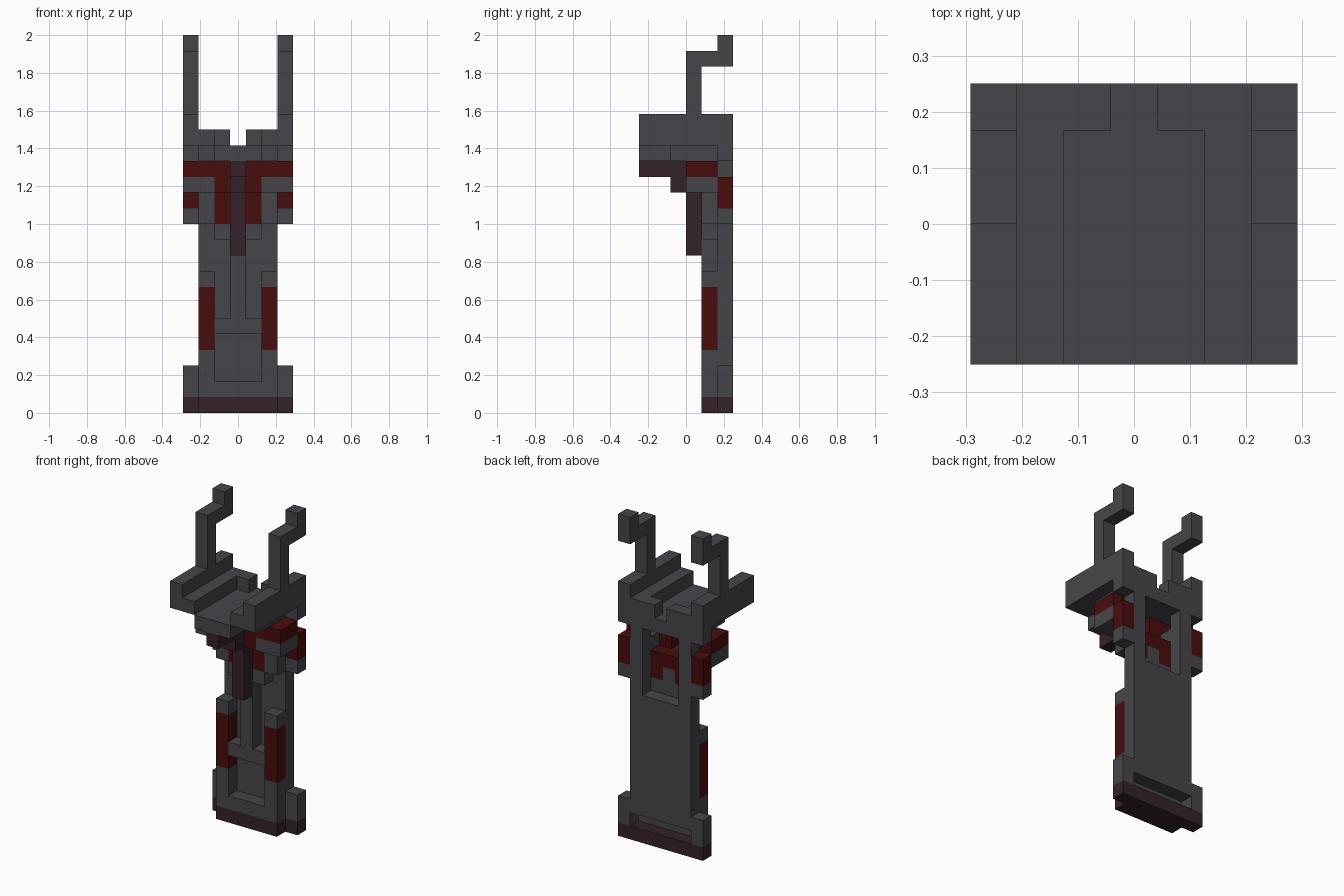
import bpy
import bmesh
from mathutils import Matrix, Vector

cube = bpy.data.objects.get("Cube")
if cube:
    bpy.data.objects.remove(cube, do_unlink=True)

U = 1 / 12  # edge of one block


def material(name, color):
    mat = bpy.data.materials.new(name)
    mat.use_nodes = True
    mat.diffuse_color = (*color, 1)
    bsdf = next(n for n in mat.node_tree.nodes if n.type == "BSDF_PRINCIPLED")
    bsdf.inputs["Base Color"].default_value = (*color, 1)
    bsdf.inputs["Roughness"].default_value = 0.8
    return mat


gray = material("dark gray", (0.062, 0.060, 0.068))
red = material("deep red", (0.066, 0.004, 0.004))
purple = material("dark purple", (0.036, 0.016, 0.025))


def part(name, mat, *boxes):
    """Boxes are inclusive block ranges (x, y, z); those off centre are mirrored."""
    bm = bmesh.new()
    for xs, ys, zs in boxes:
        lo = Vector((xs[0] - 0.5, ys[0] - 3, zs[0])) * U
        hi = Vector((xs[-1] + 0.5, ys[-1] - 2, zs[-1] + 1)) * U
        for side in ((1, -1) if xs[0] > 0 else (1,)):
            mid = (lo + hi) / 2
            mid.x *= side
            size = Matrix.Diagonal((*(hi - lo), 1))
            bmesh.ops.create_cube(bm, size=1, matrix=Matrix.Translation(mid) @ size)
    mesh = bpy.data.meshes.new(name)
    bm.to_mesh(mesh)
    bm.free()
    mesh.materials.append(mat)
    obj = bpy.data.objects.new(name, mesh)
    bpy.context.scene.collection.objects.link(obj)
    return obj


# Foot: purple sole with gray corner blocks
part("sole", purple, ((-2, 2), (4, 5), (0,)), ((3,), (5,), (0,)))
part("foot_corners", gray, ((3,), (5,), (1, 2)))
part("foot_front", gray, ((-2, 2), (4,), (1,)))

# Shaft: back plate with raised front frame
part("back_plate", gray, ((-2, 2), (5,), (2, 10)), ((2,), (5,), (11, 15)))
part("front_rails", gray, ((2,), (4,), (2, 3)), ((2,), (4,), (8,)))
part("rail_grips", red, ((2,), (4,), (4, 7)))
part("front_crossbar", gray, ((-1, 1), (4,), (5,)))
part("front_spine", gray, ((0,), (4,), (6, 12)))
part("collar", gray, ((1,), (4,), (11,)))

# Neck: red core, gray cheeks, shoulder blocks
part("neck_core", red, ((1,), (4,), (12,)), ((-1, 1), (4,), (13,)),
     ((1,), (3,), (14,)))
part("neck_band", red, ((1, 3), (3,), (15,)), ((3,), (4,), (15,)))
part("neck_cheeks", gray, ((2,), (4,), (12, 13)), ((2, 3), (3, 4), (14,)))
part("shoulders", red, ((3,), (5,), (13, 14)))
part("shoulder_bases", gray, ((3,), (5,), (12,)))

# Stepped purple ridge running down the front
part("front_ridge", purple, ((0,), (0, 2), (15,)), ((0,), (2,), (14,)),
     ((0,), (3,), (10, 13)))

# Head: floor, raised side walls and back stubs
part("head_floor", gray, ((-1, 1), (0, 5), (16,)), ((2,), (2, 5), (16,)),
     ((3,), (5,), (16,)))
part("head_inner_walls", gray, ((2,), (0, 5), (17,)), ((1,), (5,), (17,)))
part("head_outer_walls", gray, ((3,), (0, 5), (17, 18)))

# Horns: upright, bent back, tip up
part("horns", gray, ((3,), (3,), (19, 21)), ((3,), (3, 5), (22,)),
     ((3,), (5,), (23,)))
